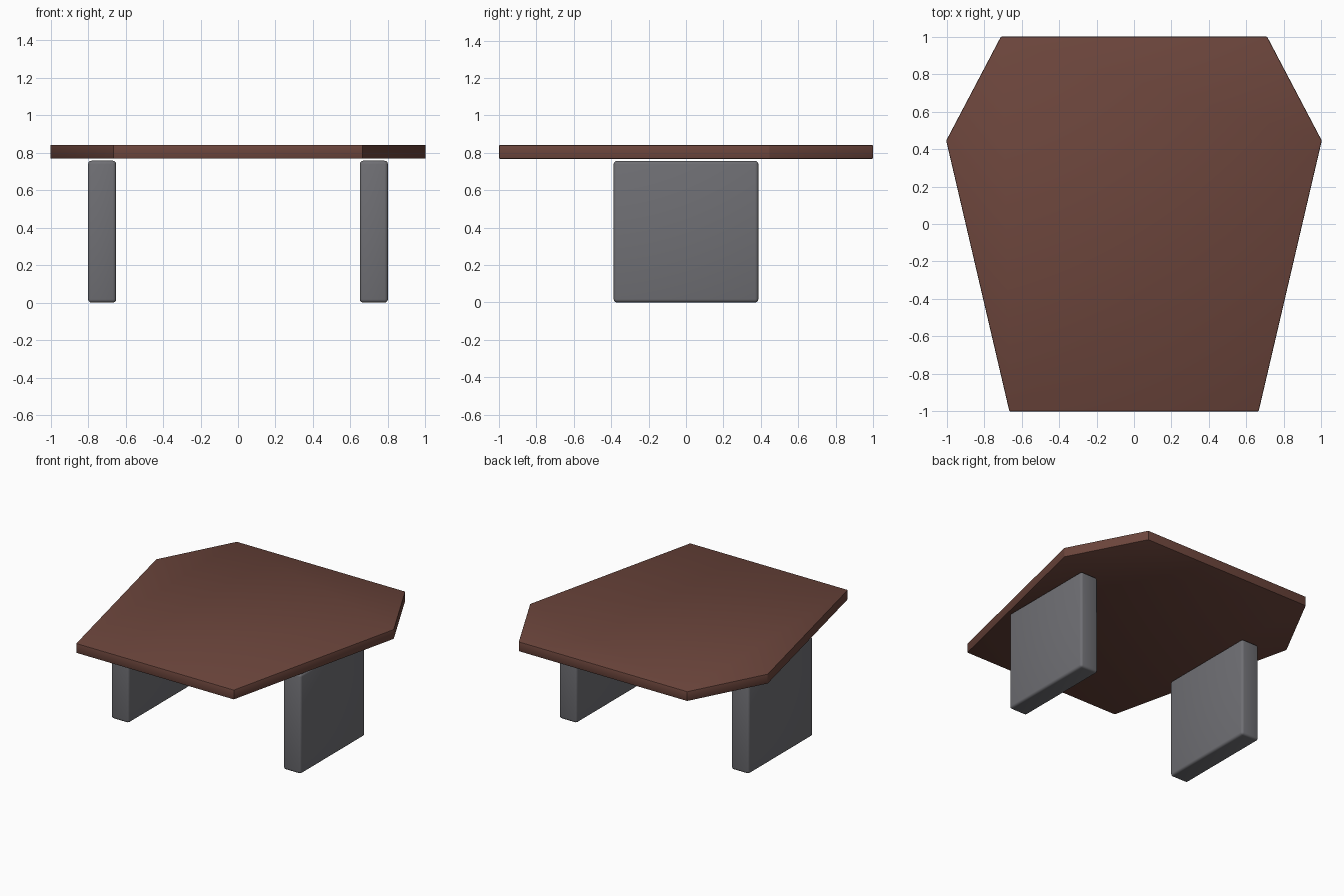
import bpy, bmesh

if "Cube" in bpy.data.objects:
    bpy.data.objects.remove(bpy.data.objects["Cube"])


def material(name, rgb):
    m = bpy.data.materials.new(name)
    m.diffuse_color = (*rgb, 1)
    m.use_nodes = True
    m.node_tree.nodes["Principled BSDF"].inputs["Base Color"].default_value = m.diffuse_color
    return m


def prism(name, outline, z0, z1, bevel, segments, mat):
    """Extrude a counter-clockwise outline from z0 to z1 and round its edges."""
    bm = bmesh.new()
    face = bm.faces.new([bm.verts.new((x, y, z0)) for x, y in outline])
    top = bmesh.ops.extrude_face_region(bm, geom=[face])["geom"]
    for v in top:
        if isinstance(v, bmesh.types.BMVert):
            v.co.z = z1
    bmesh.ops.recalc_face_normals(bm, faces=bm.faces)
    bmesh.ops.bevel(bm, geom=bm.edges[:], offset=bevel, segments=segments,
                    profile=0.5, affect='EDGES')
    mesh = bpy.data.meshes.new(name)
    bm.to_mesh(mesh)
    bm.free()
    mesh.materials.append(mat)
    obj = bpy.data.objects.new(name, mesh)
    bpy.context.collection.objects.link(obj)
    bpy.context.view_layer.objects.active = obj
    obj.select_set(True)
    bpy.ops.object.shade_smooth_by_angle()
    obj.select_set(False)
    return obj


wood = material("brown_wood", (0.15, 0.06, 0.045))
grey = material("grey", (0.16, 0.16, 0.175))

# Six-sided tabletop, floating just above the legs
half = [(0.665, -1), (1.002, 0.445), (0.71, 1)]
outline = half + [(-x, y) for x, y in reversed(half)]
prism("tabletop", outline, 0.768, 0.842, 0.006, 2, wood)

# Two slab legs
for side, name in ((-1, "left_leg"), (1, "right_leg")):
    x0, x1 = sorted((side * 0.65, side * 0.80))
    prism(name, [(x0, -0.387), (x1, -0.387), (x1, 0.387), (x0, 0.387)],
          0, 0.757, 0.018, 3, grey)
